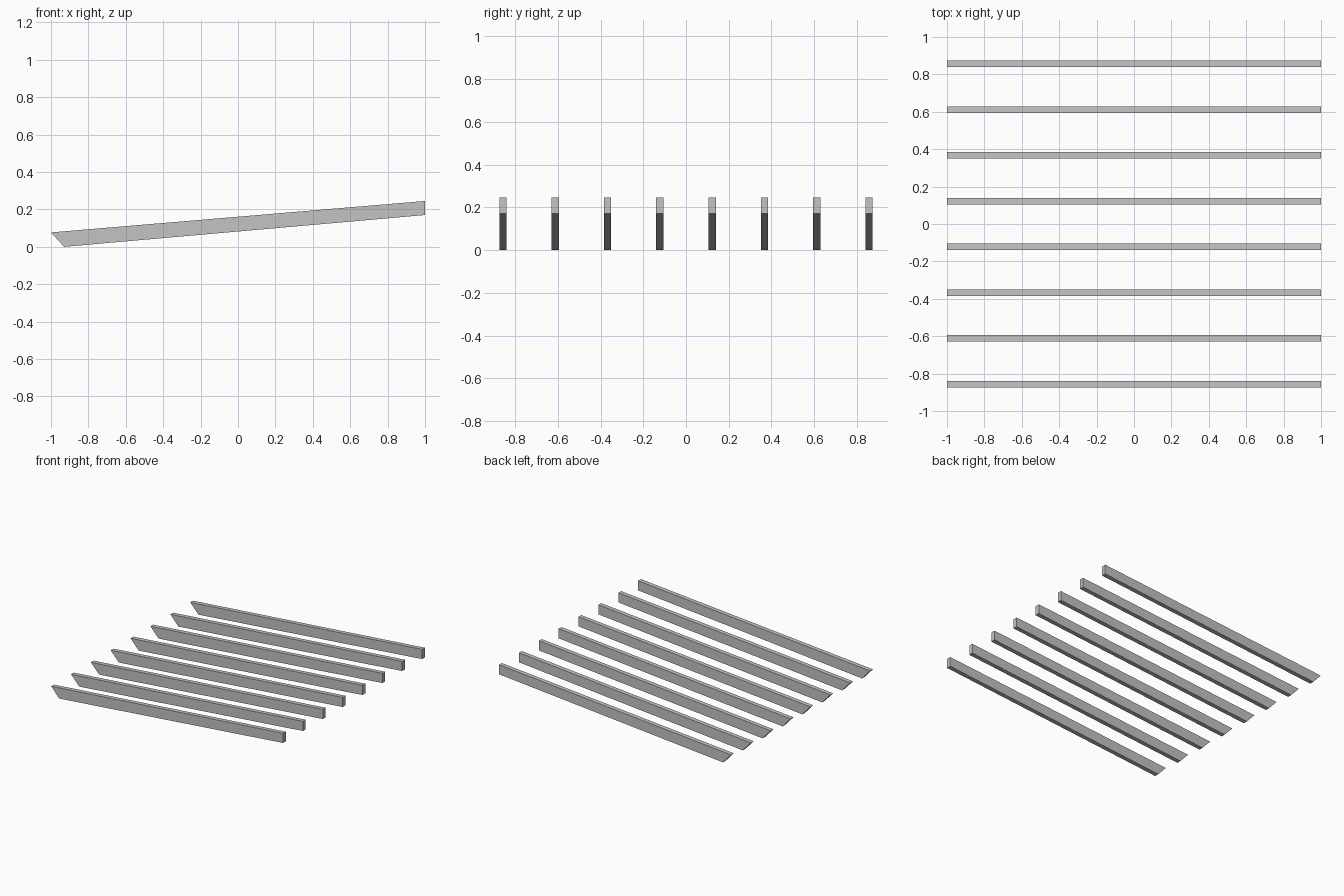
import bpy
import bmesh

cube = bpy.data.objects.get("Cube")
if cube:
    bpy.data.objects.remove(cube, do_unlink=True)

# Single plain grey finish
grey = bpy.data.materials.new("light_grey")
grey.use_nodes = True
colour = (0.55, 0.55, 0.55, 1.0)
grey.diffuse_color = colour
grey.node_tree.nodes["Principled BSDF"].inputs["Base Color"].default_value = colour

# Side outline of one sloping rafter: cut tail on the low end, plumb cut on the high end
PROFILE = [(-1.0, 0.077), (-0.93, 0.0), (1.0, 0.17), (1.0, 0.245)]
THICKNESS = 0.034
COUNT = 8
SPACING = 0.2447


def rafter_mesh():
    bm = bmesh.new()
    side = bm.faces.new([bm.verts.new((x, -THICKNESS / 2, z)) for x, z in PROFILE])
    result = bmesh.ops.extrude_face_region(bm, geom=[side])
    moved = [v for v in result["geom"] if isinstance(v, bmesh.types.BMVert)]
    bmesh.ops.translate(bm, verts=moved, vec=(0, THICKNESS, 0))
    bmesh.ops.recalc_face_normals(bm, faces=bm.faces[:])
    mesh = bpy.data.meshes.new("rafter")
    bm.to_mesh(mesh)
    bm.free()
    mesh.materials.append(grey)
    return mesh


# Evenly spaced row of identical rafters
mesh = rafter_mesh()
for i in range(COUNT):
    rafter = bpy.data.objects.new(f"rafter_{i + 1}", mesh)
    rafter.location.y = (i - (COUNT - 1) / 2) * SPACING
    bpy.context.collection.objects.link(rafter)
